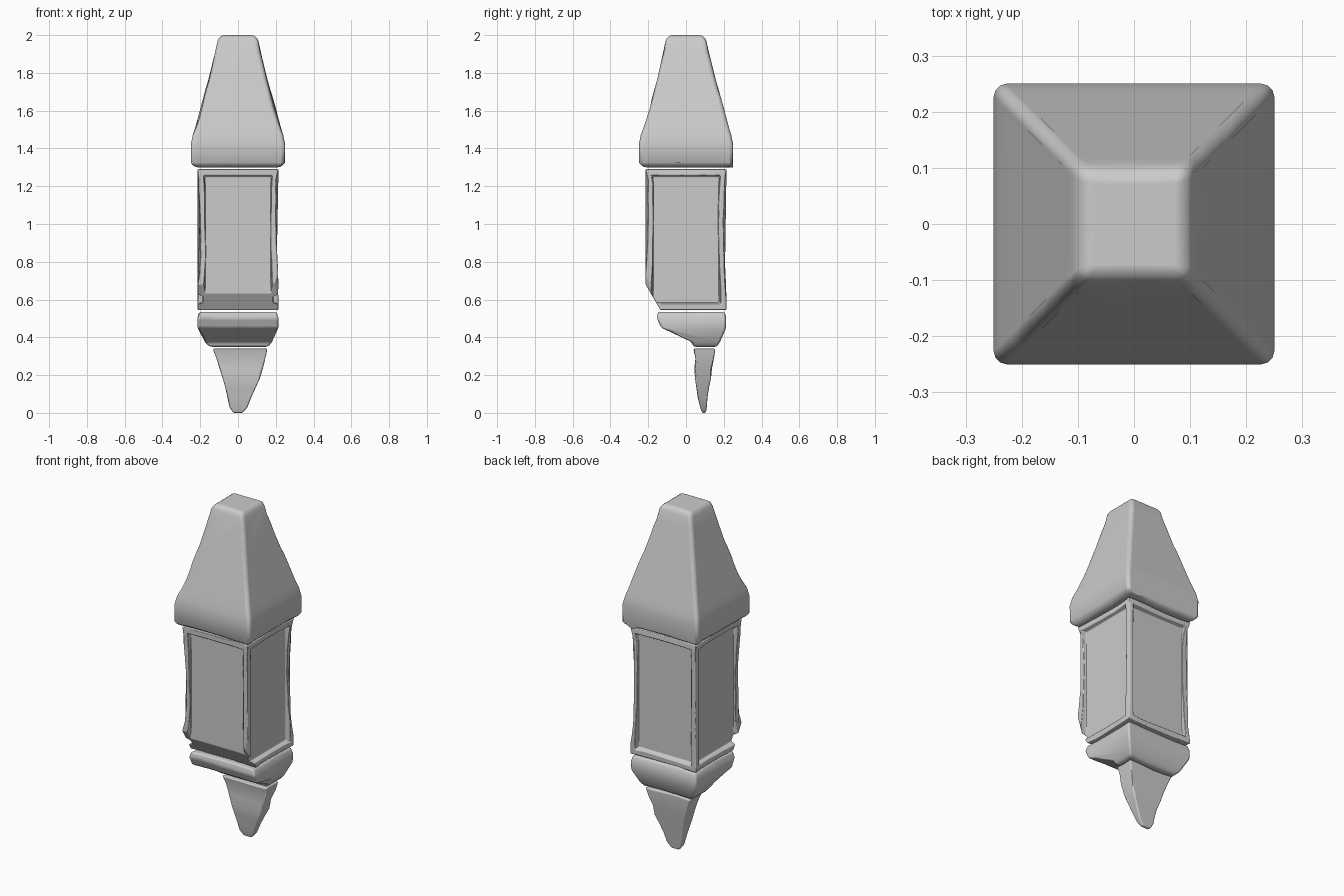
import bpy, bmesh, random
from mathutils import Vector

random.seed(4)
cube = bpy.data.objects.get("Cube")
if cube:
    bpy.data.objects.remove(cube)

stone = bpy.data.materials.new("grey stone")
stone.use_nodes = True
GREY = (0.6, 0.6, 0.6, 1)
stone.diffuse_color = GREY
stone.node_tree.nodes["Principled BSDF"].inputs["Base Color"].default_value = GREY


def loft(sections):
    """Stack rectangles given as (z, x0, x1, y0, y1) into a closed block."""
    bm = bmesh.new()
    rings = []
    for z, x0, x1, y0, y1 in sections:
        corners = ((x0, y0), (x1, y0), (x1, y1), (x0, y1))
        rings.append([bm.verts.new((x, y, z)) for x, y in corners])
    bm.faces.new(rings[0][::-1])
    bm.faces.new(rings[-1])
    for low, high in zip(rings, rings[1:]):
        for i in range(4):
            j = (i + 1) % 4
            bm.faces.new((low[i], low[j], high[j], high[i]))
    bm.normal_update()
    return bm


def square(z, half):
    return (z, -half, half, -half, half)


def break_off(bm, point, normal):
    """Remove everything on the normal's side and close the break."""
    geom = bm.verts[:] + bm.edges[:] + bm.faces[:]
    cut = bmesh.ops.bisect_plane(bm, geom=geom, plane_co=point,
                                 plane_no=normal, clear_outer=True)
    edges = [e for e in cut["geom_cut"] if isinstance(e, bmesh.types.BMEdge)]
    bmesh.ops.holes_fill(bm, edges=edges, sides=0)


def finish(name, bm, bevel, wear, step=0.05):
    """Wear the edges unevenly, round them and make the object."""
    bm.normal_update()
    for edge in bm.edges[:]:
        if edge.calc_face_angle(0) < 0.5:
            continue
        start, end = edge.verts
        outer = edge.is_convex
        count = int(edge.calc_length() / step)
        for left in range(count, 1, -1):
            edge, start = bmesh.utils.edge_split(edge, start, 1 / left)
            if outer:
                worn = 1 - random.random() * wear
                start.co.x *= worn
                start.co.y *= worn
            edge = next(e for e in start.link_edges if end in e.verts)
    bmesh.ops.recalc_face_normals(bm, faces=bm.faces[:])
    mesh = bpy.data.meshes.new(name)
    bm.to_mesh(mesh)
    bm.free()
    mesh.materials.append(stone)
    obj = bpy.data.objects.new(name, mesh)
    bpy.context.collection.objects.link(obj)
    bpy.ops.object.select_all(action="DESELECT")
    obj.select_set(True)
    bpy.context.view_layer.objects.active = obj
    bpy.ops.object.shade_smooth()
    mod = obj.modifiers.new("rounded edges", "BEVEL")
    mod.width = bevel
    mod.segments = 3
    mod.limit_method = "ANGLE"
    mod.angle_limit = 0.5
    mod.harden_normals = True
    return obj


# Tall tapering cap
finish("cap", loft([square(1.3, 0.235), square(1.325, 0.25), square(1.42, 0.25),
                    square(1.47, 0.24), square(1.97, 0.108), square(2.0, 0.095)]),
       0.022, 0.025)

# Shaft with a sunken panel on each side and a broken lower front
bm = loft([square(0.545, 0.214), square(1.29, 0.214)])
sides = [f for f in bm.faces if abs(f.normal.z) < 0.1]
bmesh.ops.inset_individual(bm, faces=sides, thickness=0.044)
bmesh.ops.inset_individual(bm, faces=sides, thickness=0.012, depth=-0.028)
break_off(bm, Vector((0, -0.214, 0.68)), Vector((0, -0.86, -0.5)))
# Chipped lower front corners
break_off(bm, Vector((0.19, -0.214, 0.68)), Vector((0.6, -0.75, -0.22)))
break_off(bm, Vector((-0.207, -0.214, 0.66)), Vector((-0.6, -0.75, -0.22)))
finish("shaft", bm, 0.01, 0.025)

# Lower block, worn away to a slope at the front
finish("lower_block", loft([(0.35, -0.15, 0.16, 0.04, 0.165),
                            (0.375, -0.175, 0.18, 0.03, 0.18),
                            (0.45, -0.213, 0.213, -0.13, 0.212),
                            (0.5, -0.215, 0.215, -0.155, 0.213),
                            (0.535, -0.205, 0.205, -0.15, 0.205)]),
       0.012, 0.03)

# Splintered pointed end
finish("pointed_end", loft([(0.0, -0.025, 0.025, 0.085, 0.105),
                            (0.03, -0.045, 0.05, 0.075, 0.11),
                            (0.18, -0.08, 0.115, 0.048, 0.132),
                            (0.29, -0.115, 0.145, 0.05, 0.148),
                            (0.34, -0.135, 0.157, 0.042, 0.156)]),
       0.008, 0.05)
